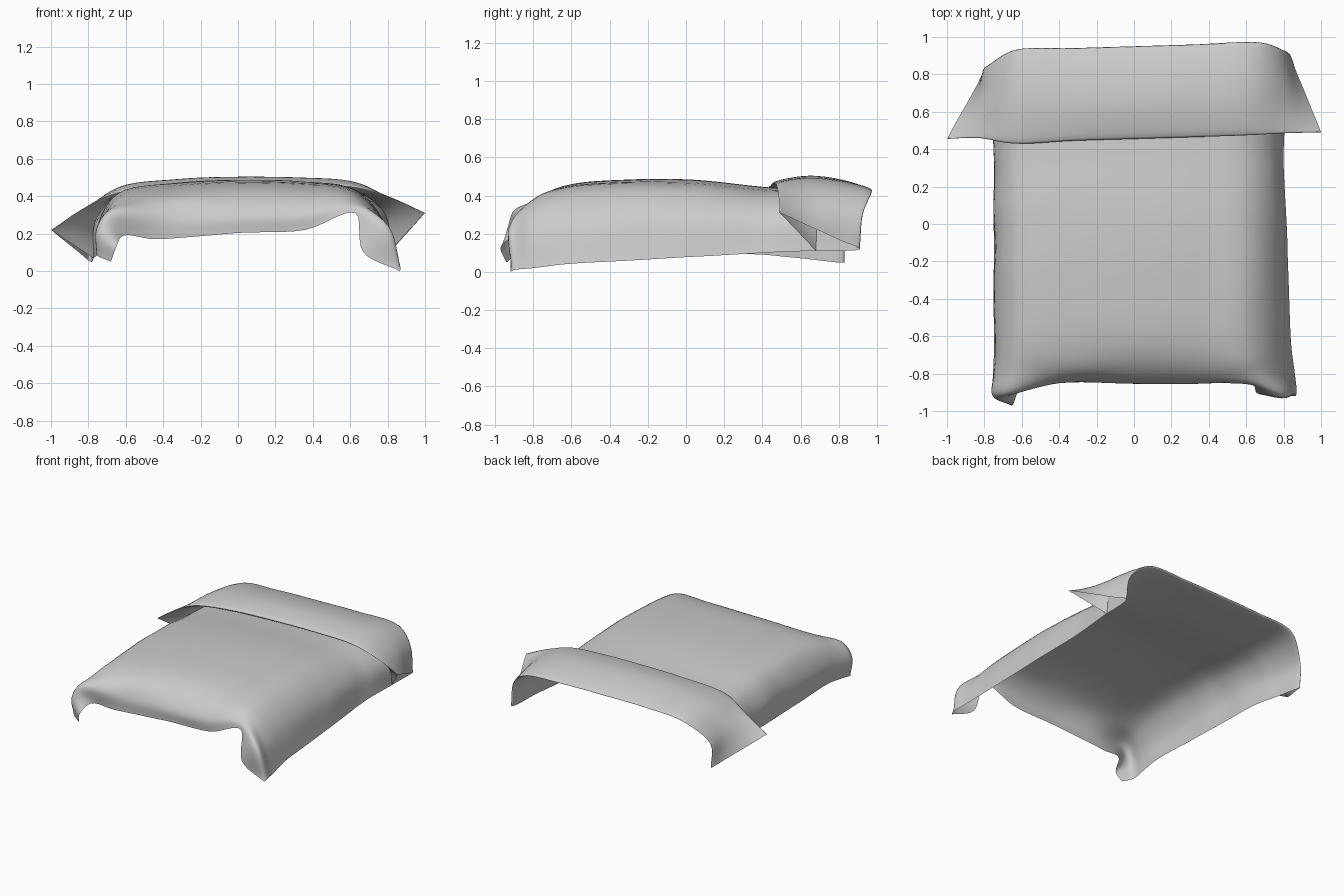
import bpy
import bmesh
import math
from mathutils import Vector, noise

if "Cube" in bpy.data.objects:
    bpy.data.objects.remove(bpy.data.objects["Cube"], do_unlink=True)

STEPS = 6


def line(*points):
    return [Vector(p) for p in points]


def spline(points, steps=STEPS):
    """Centripetal spline passing through every point."""
    pts = [2 * points[0] - points[1], *points, 2 * points[-1] - points[-2]]
    out = []
    for i in range(len(points) - 1):
        a, b, c, d = pts[i:i + 4]
        t0 = 0.0
        t1 = t0 + max((b - a).length, 1e-4) ** 0.5
        t2 = t1 + max((c - b).length, 1e-4) ** 0.5
        t3 = t2 + max((d - c).length, 1e-4) ** 0.5
        for k in range(steps):
            t = t1 + (t2 - t1) * k / steps
            ab = a.lerp(b, (t - t0) / (t1 - t0))
            bc = b.lerp(c, (t - t1) / (t2 - t1))
            cd = c.lerp(d, (t - t2) / (t3 - t2))
            abc = ab.lerp(bc, (t - t0) / (t2 - t0))
            bcd = bc.lerp(cd, (t - t1) / (t3 - t1))
            out.append(abc.lerp(bcd, (t - t1) / (t2 - t1)))
    out.append(points[-1].copy())
    return out


def between(first, second, t, lift=0.0):
    """Row part way between two rows, raised most along the middle."""
    last = len(first) - 1
    return [p.lerp(q, t) + Vector((0, 0, lift * math.sin(math.pi * i / last)))
            for i, (p, q) in enumerate(zip(first, second))]


# Lines across the sheet, each running from one side hem to the other
front_hem = line((-.68, -.94, .05), (-.65, -.97, .13), (-.61, -.89, .19),
                 (-.44, -.85, .17), (0, -.85, .205), (.36, -.85, .22),
                 (.63, -.86, .31), (.67, -.91, .1), (.865, -.92, 0))
front_drop = line((-.75, -.9, .08), (-.75, -.92, .21), (-.67, -.91, .31),
                  (-.38, -.845, .28), (0, -.85, .29), (.33, -.85, .3),
                  (.6, -.84, .35), (.8, -.92, .24), (.87, -.9, .01))
front_edge = line((-.755, -.8, .1), (-.74, -.81, .25), (-.65, -.78, .36),
                  (-.33, -.78, .38), (0, -.78, .38), (.33, -.78, .385),
                  (.61, -.76, .395), (.79, -.82, .23), (.86, -.8, .02))
front_top = line((-.75, -.64, .12), (-.73, -.64, .27), (-.63, -.64, .395),
                 (-.33, -.64, .435), (0, -.64, .45), (.33, -.64, .445),
                 (.61, -.64, .42), (.77, -.64, .27), (.84, -.64, .04))
back_top = line((-.75, .4, .09), (-.735, .4, .27), (-.64, .4, .385),
                (-.33, .4, .435), (0, .4, .445), (.33, .4, .44),
                (.62, .4, .4), (.76, .4, .28), (.8, .4, .1))

# The back is turned over along this line, and its flap flares at the sides
fold_line = line((-.79, .83, .05), (-.79, .84, .24), (-.64, .93, .395),
                 (-.33, .94, .425), (0, .95, .43), (.33, .96, .43),
                 (.68, .97, .41), (.81, .925, .3), (.83, .91, .12))
flap_hem = line((-1, .455, .22), (-.83, .46, .33), (-.64, .43, .42),
                (-.33, .445, .455), (0, .455, .465), (.33, .465, .465),
                (.62, .475, .45), (.8, .485, .4), (1, .49, .31))

# Soft rolled lip along the front of the flap
flap_lip = []
for i, p in enumerate(flap_hem):
    roll = math.sin(math.pi * i / (len(flap_hem) - 1))
    flap_lip.append(p + Vector((0, .03, -.02)) * roll)

# The lip tucks back under, closing the flared ends against the sides
flap_tuck = between(back_top, fold_line, .55, .012)

rows = [front_hem, front_drop, front_edge, front_top,
        between(front_top, back_top, 1 / 3, .035),
        between(front_top, back_top, 2 / 3, .035),
        back_top,
        between(back_top, fold_line, .5, -.01),
        fold_line,
        between(fold_line, flap_hem, .25, .04),
        between(fold_line, flap_hem, .65, .05),
        flap_hem, flap_lip, flap_tuck]

# Smooth the rows lengthwise, then across
across = [spline(row) for row in rows]
columns = [spline(list(column)) for column in zip(*across)]

bm = bmesh.new()
grid = []
for column in columns:
    verts = []
    for p in column:
        # Gentle wrinkles, stronger on the hanging sides
        side = min(1.0, max(0.0, (0.42 - p.z) * 6))
        ripple = noise.noise(Vector((p.x * 4, p.y * 6, p.z * 3)))
        push = Vector((math.copysign(0.5, p.x), 0, 0.3)) * ripple
        co = p + push * (0.004 + 0.01 * side) * min(1.0, p.z * 5)
        co.x = max(-1.0, min(1.0, co.x))
        co.z = max(0.0, co.z)
        verts.append(bm.verts.new(co))
    grid.append(verts)
for left, right in zip(grid, grid[1:]):
    for j in range(len(left) - 1):
        bm.faces.new((left[j], right[j], right[j + 1], left[j + 1]))

mesh = bpy.data.meshes.new("blanket")
bm.to_mesh(mesh)
bm.free()
for poly in mesh.polygons:
    poly.use_smooth = True

# Plain grey cloth
cloth = bpy.data.materials.new("grey cloth")
cloth.use_nodes = True
grey = (0.6, 0.6, 0.6, 1)
cloth.diffuse_color = grey
cloth.node_tree.nodes["Principled BSDF"].inputs["Base Color"].default_value = grey
mesh.materials.append(cloth)

blanket = bpy.data.objects.new("blanket", mesh)
bpy.context.collection.objects.link(blanket)
